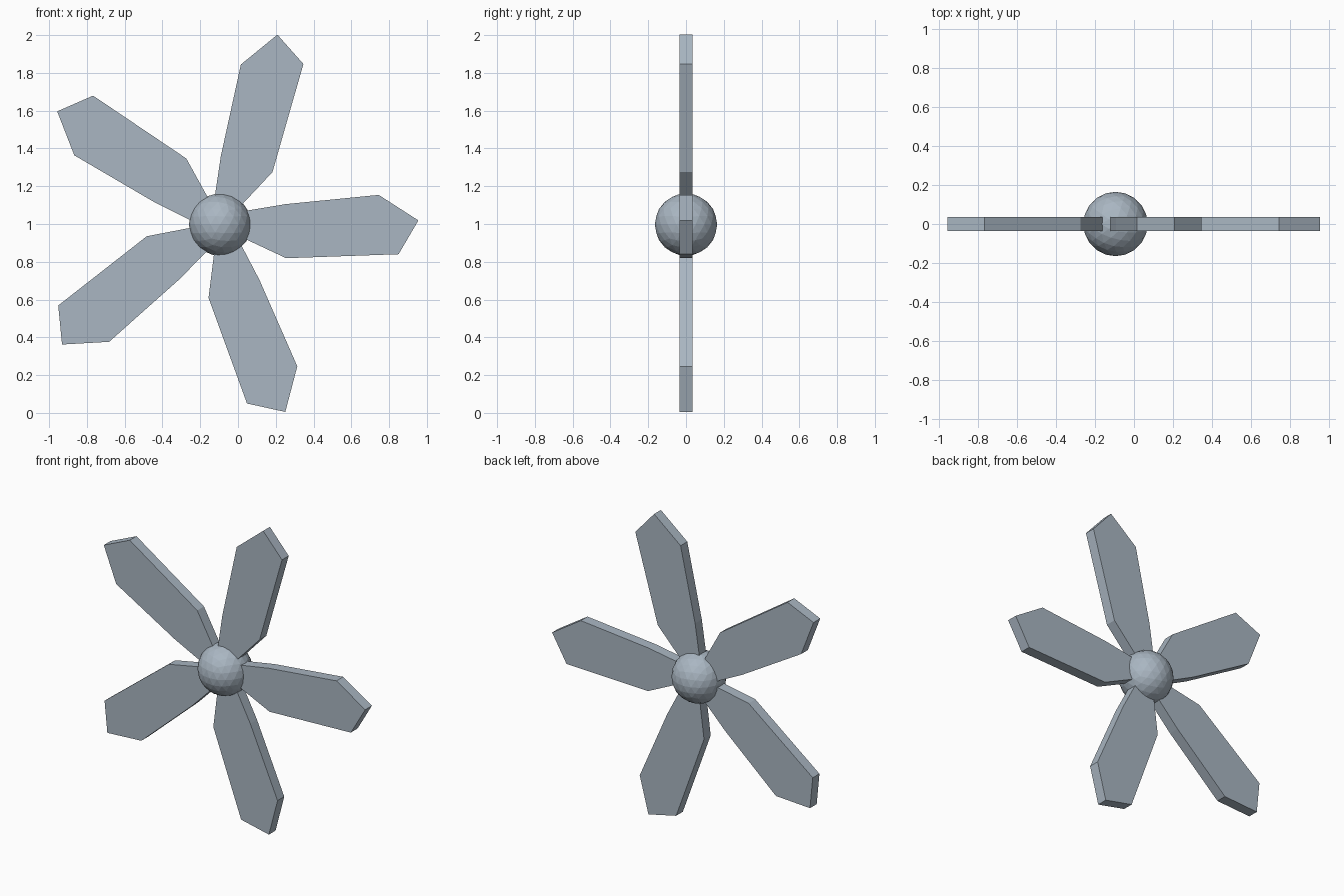
import bpy
import bmesh
from math import radians
from mathutils import Matrix

cube = bpy.data.objects.get("Cube")
if cube:
    bpy.data.objects.remove(cube, do_unlink=True)

CENTRE = (-0.095, 0, 0.997)
HALF_THICKNESS = 0.035

# One blue-grey paint for everything
paint = bpy.data.materials.new("blue_grey")
paint.use_nodes = True
colour = (0.40, 0.47, 0.54, 1)
paint.diffuse_color = colour
paint.node_tree.nodes["Principled BSDF"].inputs["Base Color"].default_value = colour


def finish(bm, name):
    bmesh.ops.recalc_face_normals(bm, faces=bm.faces)
    mesh = bpy.data.meshes.new(name)
    bm.to_mesh(mesh)
    bm.free()
    mesh.materials.append(paint)
    obj = bpy.data.objects.new(name, mesh)
    obj.location = CENTRE
    bpy.context.collection.objects.link(obj)


# Faceted ball hub
bm = bmesh.new()
bmesh.ops.create_icosphere(bm, subdivisions=3, radius=0.165)
finish(bm, "hub")

# Five flat blades: outline in the x-z plane, extruded through y
outline = [(0.03, 0.055), (0.345, 0.108), (0.84, 0.157), (1.05, 0.022),
           (0.945, -0.157), (0.35, -0.178), (0.03, -0.028)]
for i in range(5):
    bm = bmesh.new()
    face = bm.faces.new([bm.verts.new((x, -HALF_THICKNESS, z)) for x, z in outline])
    side = bmesh.ops.extrude_face_region(bm, geom=[face])["geom"]
    bmesh.ops.translate(bm, vec=(0, 2 * HALF_THICKNESS, 0),
                        verts=[v for v in side if isinstance(v, bmesh.types.BMVert)])
    bm.transform(Matrix.Rotation(radians(-72 * i), 4, "Y"))
    finish(bm, f"blade_{i + 1}")
